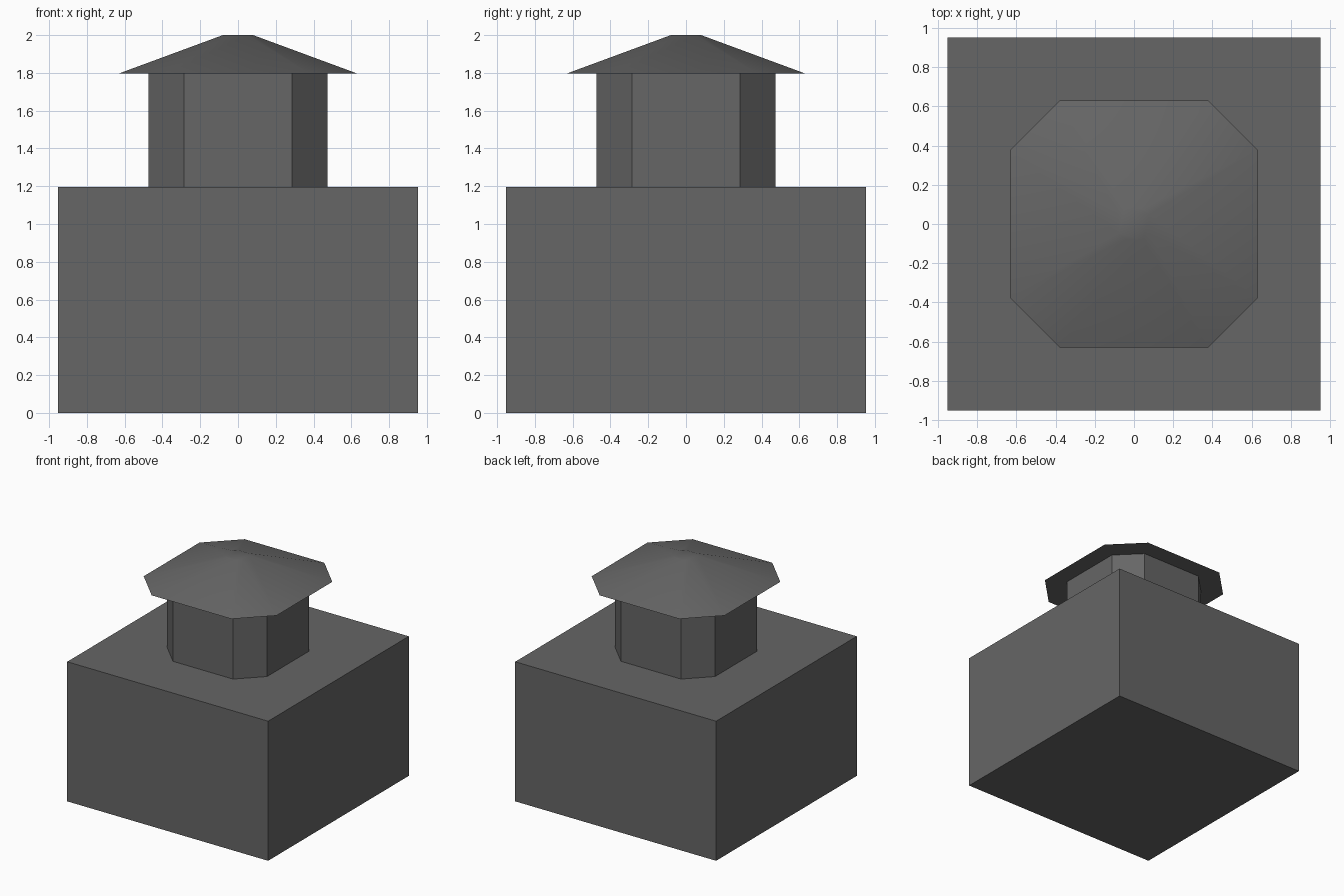
import bpy
import bmesh
import math

if "Cube" in bpy.data.objects:
    bpy.data.objects.remove(bpy.data.objects["Cube"])

# Single flat grey used on every part
grey = bpy.data.materials.new("dark_grey")
grey.diffuse_color = (0.133, 0.133, 0.133, 1)
grey.use_nodes = True
grey.node_tree.nodes["Principled BSDF"].inputs["Base Color"].default_value = grey.diffuse_color


def octagon(half, z):
    """Chamfered square outline, counter-clockwise; flats span 60% of the width."""
    c = half * 0.6
    pts = [(half, -c), (half, c), (c, half), (-c, half),
           (-half, c), (-half, -c), (-c, -half), (c, -half)]
    return [(x, y, z) for x, y in pts]


def square(half, z):
    return [(half, -half, z), (half, half, z), (-half, half, z), (-half, -half, z)]


def loft(name, bottom, top):
    """Closed solid between two matching outlines."""
    bm = bmesh.new()
    lo = [bm.verts.new(p) for p in bottom]
    hi = [bm.verts.new(p) for p in top]
    n = len(lo)
    bm.faces.new(lo[::-1])
    bm.faces.new(hi)
    for i in range(n):
        j = (i + 1) % n
        bm.faces.new((lo[i], lo[j], hi[j], hi[i]))
    mesh = bpy.data.meshes.new(name)
    bm.to_mesh(mesh)
    bm.free()
    mesh.materials.append(grey)
    obj = bpy.data.objects.new(name, mesh)
    bpy.context.collection.objects.link(obj)
    return obj


# Square base block, octagonal neck and overhanging cap
loft("base_block", square(0.953, 0), square(0.953, 1.197))
loft("neck", octagon(0.475, 1.197), octagon(0.475, 1.797))
cap = loft("cap_roof", octagon(0.63, 1.797), octagon(0.08, 2.0))

# The cap's slopes blend smoothly, with a sharp rim
bpy.context.view_layer.objects.active = cap
cap.select_set(True)
bpy.ops.object.shade_smooth_by_angle(angle=math.radians(40))
